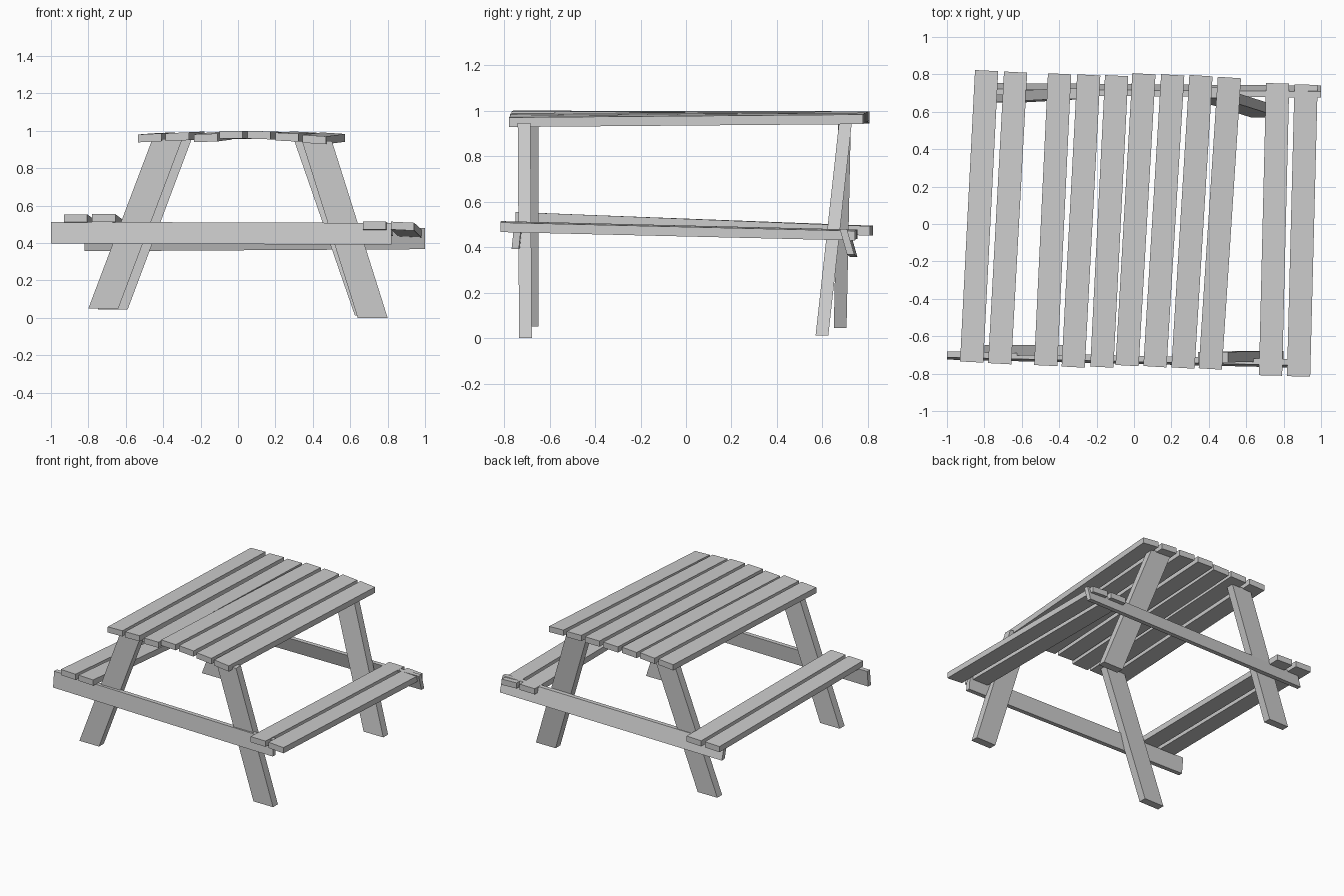
import bpy
from mathutils import Vector as V


def board(name, a, b, u, v):
    """Straight board from end centre a to end centre b, half-section vectors u, v."""
    a, b, u, v = V(a), V(b), V(u), V(v)
    verts = [c + s * u + t * v for c in (a, b)
             for s, t in ((-1, -1), (1, -1), (1, 1), (-1, 1))]
    faces = [(0, 1, 2, 3), (7, 6, 5, 4)]
    faces += [(i, i + 4, (i + 1) % 4 + 4, (i + 1) % 4) for i in range(4)]
    # keep the winding outward whichever way the board runs
    if (b - a).dot(u.cross(v)) > 0:
        faces = [f[::-1] for f in faces]
    me = bpy.data.meshes.new(name)
    me.from_pydata(verts, [], faces)
    me.update()
    ob = bpy.data.objects.new(name, me)
    bpy.context.collection.objects.link(ob)
    return ob


def plank(name, front, back, roll=0.0):
    """Flat slat running front to back with a slight yaw and roll."""
    yaw = (back[0] - front[0]) / (back[1] - front[1])
    board(name, front, back, (0.062, -0.062 * yaw, roll), (0, 0, 0.021))


# Table top slats: front x, front y, front z, back x, back y, back z, roll
top = [
    (-0.472, -0.757, 0.962, -0.398, 0.803, 0.968, 0.003),
    (-0.325, -0.765, 0.968, -0.242, 0.797, 0.972, 0.003),
    (-0.172, -0.765, 0.962, -0.093, 0.793, 0.972, 0.002),
    (-0.037, -0.757, 0.979, 0.053, 0.803, 0.976, 0.000),
    (0.112, -0.763, 0.977, 0.207, 0.797, 0.974, -0.002),
    (0.262, -0.770, 0.966, 0.358, 0.793, 0.972, -0.003),
    (0.408, -0.775, 0.953, 0.510, 0.783, 0.966, -0.004),
]
for i, (fx, fy, fz, bx, by, bz, r) in enumerate(top):
    plank(f"table_slat_{i + 1}", (fx, fy, fz), (bx, by, bz), r)

# Bench slats
plank("left_bench_outer_slat", (-0.868, -0.738, 0.532), (-0.788, 0.82, 0.473))
plank("left_bench_inner_slat", (-0.718, -0.747, 0.533), (-0.633, 0.812, 0.471))
plank("right_bench_inner_slat", (0.730, -0.81, 0.493), (0.768, 0.752, 0.456))
plank("right_bench_outer_slat", (0.880, -0.815, 0.490), (0.920, 0.745, 0.453), -0.003)

# Cross beams carrying the benches
board("front_beam", (-1.0, -0.703, 0.455), (0.82, -0.745, 0.449),
      (0, 0.016, 0), (0, 0.006, 0.058))
board("back_beam", (-0.82, 0.722, 0.412), (1.0, 0.708, 0.423),
      (0, 0.016, 0), (0, -0.016, 0.056))

# Splayed legs with level-cut ends: bottom centre, top centre
legs = {
    "front_left_leg": ((-0.72, -0.676, 0.05), (-0.378, -0.676, 0.955)),
    "front_right_leg": ((0.72, -0.706, 0.0), (0.422, -0.712, 0.945)),
    "back_left_leg": ((-0.67, 0.678, 0.045), (-0.328, 0.697, 0.955)),
    "back_right_leg": ((0.705, 0.598, 0.012), (0.378, 0.702, 0.955)),
}
for name, (bottom, upper) in legs.items():
    board(name, bottom, upper, (0.08, 0, 0), (0, 0.028, 0))
